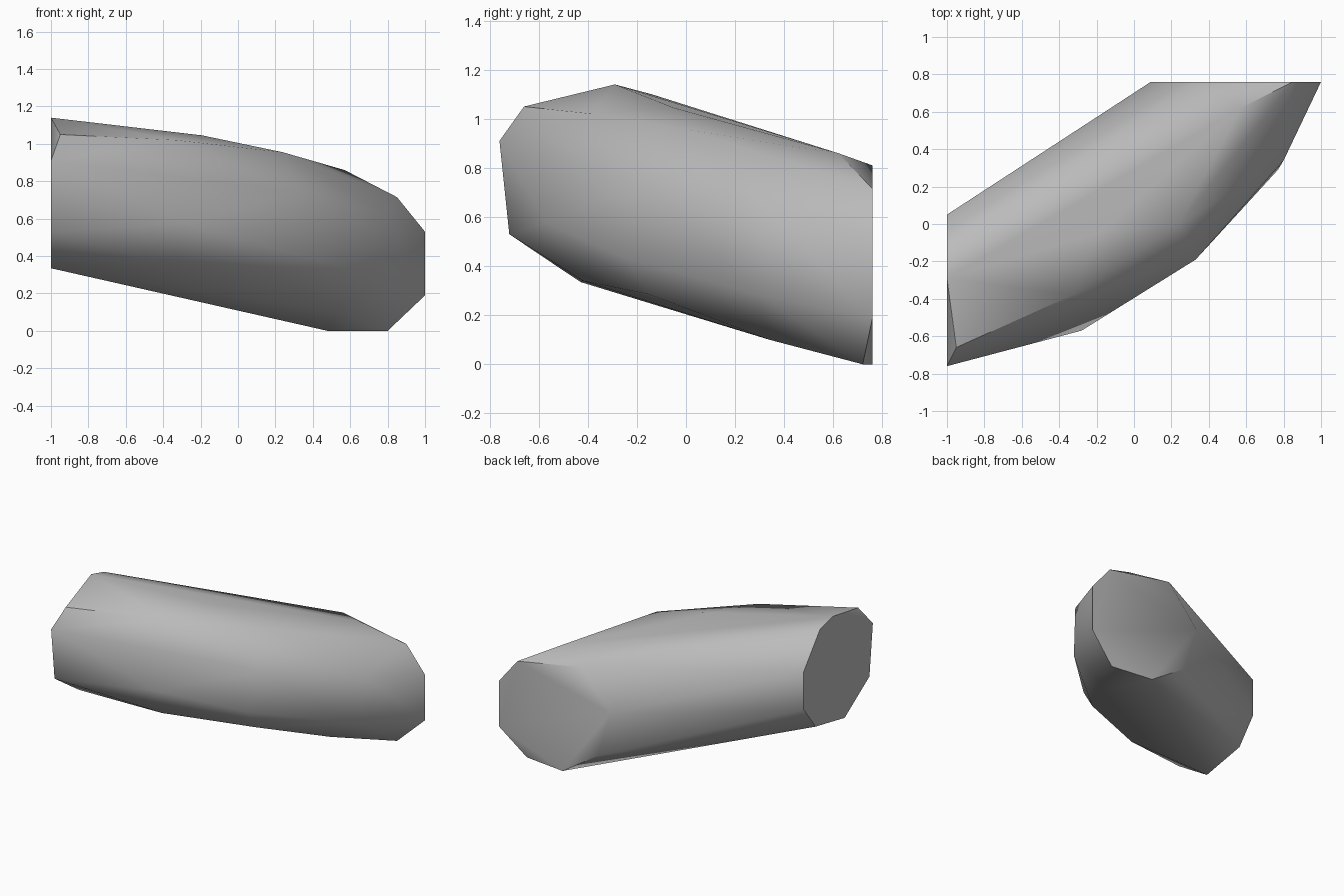
import bpy
import bmesh
import math

# Remove the default cube only
default_cube = bpy.data.objects.get("Cube")
if default_cube:
    bpy.data.objects.remove(default_cube, do_unlink=True)


def make_material(name, colour):
    material = bpy.data.materials.new(name)
    material.use_nodes = True
    material.diffuse_color = colour
    shader = material.node_tree.nodes.get("Principled BSDF")
    shader.inputs["Base Color"].default_value = colour
    return material


def hull_object(name, points, material):
    """Wrap a closed faceted skin around the given corner points."""
    bm = bmesh.new()
    for point in points:
        bm.verts.new(point)
    result = bmesh.ops.convex_hull(bm, input=bm.verts[:])
    # drop corners that ended up inside the skin
    unused = [v for v in bm.verts if not v.link_faces]
    bmesh.ops.delete(bm, geom=unused, context="VERTS")
    # merge the triangles of each flat end
    bmesh.ops.dissolve_limit(bm, angle_limit=math.radians(1),
                             verts=bm.verts[:], edges=bm.edges[:])
    bmesh.ops.recalc_face_normals(bm, faces=bm.faces[:])
    mesh = bpy.data.meshes.new(name)
    bm.to_mesh(mesh)
    bm.free()
    mesh.materials.append(material)
    obj = bpy.data.objects.new(name, mesh)
    bpy.context.collection.objects.link(obj)
    return obj


stone_grey = make_material("stone grey", (0.5, 0.5, 0.5, 1))

# Flat cut at the right end: (y, z) outline
right_cut_x = -1
right_cut = [(-.29, 1.14), (-.14, 1.1), (.05, .86), (.05, .58),
             (-.09, .4), (-.43, .335), (-.72, .53), (-.76, .91)]

# Flat cut at the back end: (x, z) outline
back_cut_y = .76
back_cut = [(1, .53), (.85, .715), (.33, .81), (.09, .53),
            (.19, .19), (.48, 0), (1, .19)]

# Bulging front flank, from the upper ridge down to the underside
upper_ridge = [(-.95, -.66, 1.05), (-.33, -.38, 1.02), (-.19, -.05, 1.045),
               (.24, 0, .955), (.57, .62, .86)]
middle_flank = [(-.76, -.52, 1), (.33, -.19, .74), (.8, .34, .62),
                (-.28, -.57, .575), (.24, -.24, .43)]
underside = [(-.33, -.42, .34), (.24, -.15, .285), (.77, .29, .285),
             (.52, .34, .1), (.8, .72, 0)]

corners = [(right_cut_x, y, z) for y, z in right_cut]
corners += [(x, back_cut_y, z) for x, z in back_cut]
corners += upper_ridge + middle_flank + underside

beam = hull_object("faceted_beam", corners, stone_grey)

# Soft facets with crisp end cuts
bpy.ops.object.select_all(action="DESELECT")
beam.select_set(True)
bpy.context.view_layer.objects.active = beam
bpy.ops.object.shade_smooth_by_angle(angle=math.radians(40))
